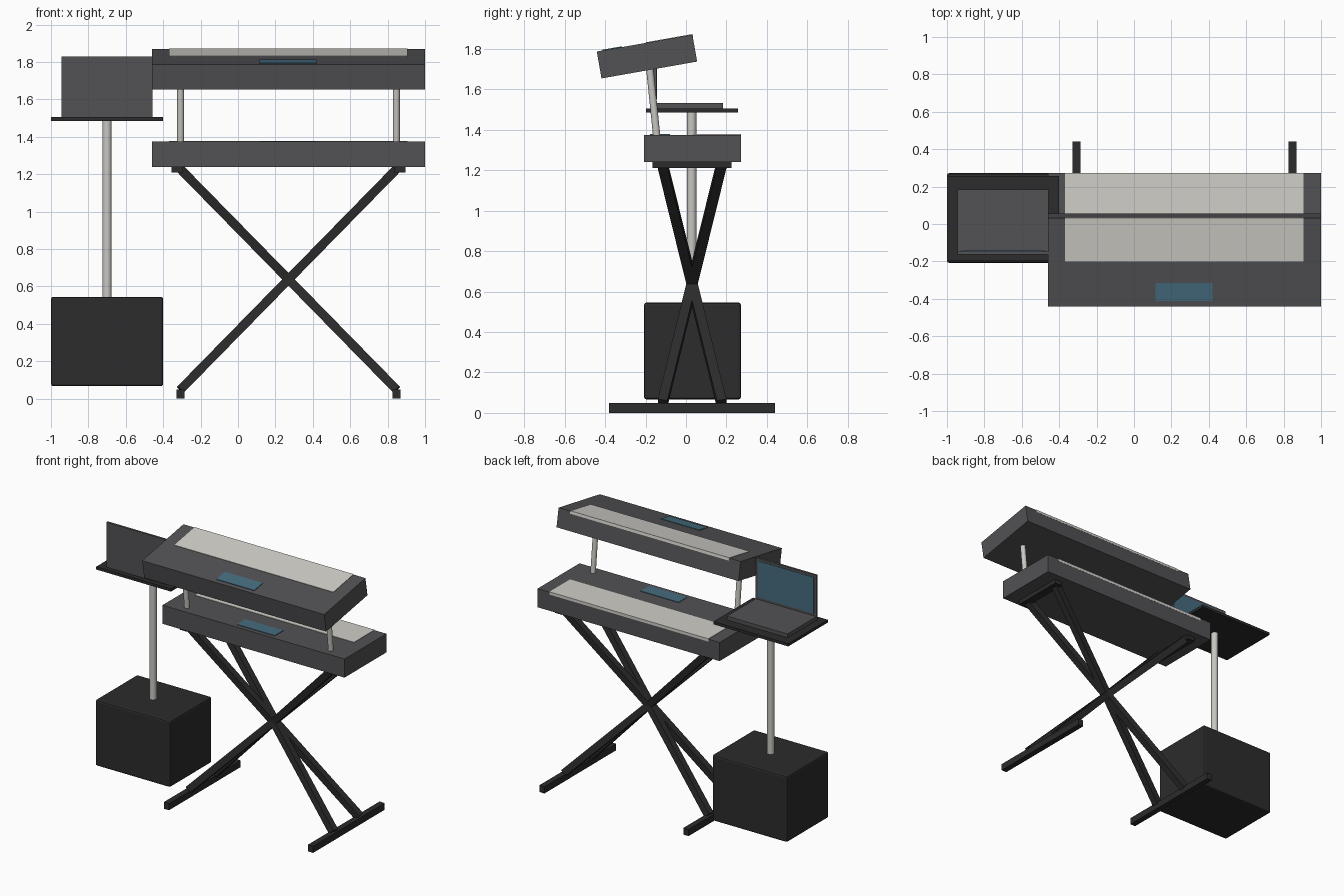
import bpy, bmesh, math
from mathutils import Matrix, Vector

if "Cube" in bpy.data.objects:
    bpy.data.objects.remove(bpy.data.objects["Cube"])


def mat(name, rgb):
    m = bpy.data.materials.new(name)
    m.diffuse_color = (*rgb, 1)
    m.use_nodes = True
    m.node_tree.nodes["Principled BSDF"].inputs["Base Color"].default_value = m.diffuse_color
    return m


GREY = mat("casing grey", (0.085, 0.085, 0.09))
BLACK = mat("stand black", (0.025, 0.025, 0.025))
KEYS = mat("key ivory", (0.63, 0.62, 0.58))
BLUE = mat("screen blue", (0.06, 0.15, 0.21))
METAL = mat("pole metal", (0.58, 0.57, 0.54))


def finish(name, bm, material):
    me = bpy.data.meshes.new(name)
    bm.to_mesh(me)
    bm.free()
    me.materials.append(material)
    ob = bpy.data.objects.new(name, me)
    bpy.context.collection.objects.link(ob)
    return ob


def box(name, lo, hi, material, place=Matrix(), bevel=0):
    lo, hi = Vector(lo), Vector(hi)
    bm = bmesh.new()
    bmesh.ops.create_cube(bm, size=1, matrix=place @ Matrix.Translation((lo + hi) / 2)
                          @ Matrix.Diagonal((*(hi - lo), 1)))
    if bevel:
        bmesh.ops.bevel(bm, geom=bm.edges[:], offset=bevel, segments=2, profile=0.5, affect='EDGES')
    return finish(name, bm, material)


def along(a, b):
    """Matrix at the middle of a-b with z along it and y kept close to world y."""
    a, b = Vector(a), Vector(b)
    z = (b - a).normalized()
    x = Vector((0, 1, 0)).cross(z).normalized()
    m = Matrix((x, z.cross(x), z)).transposed().to_4x4()
    m.translation = (a + b) / 2
    return m, (b - a).length


def bar(name, a, b, w, material):
    m, l = along(a, b)
    return box(name, (-w / 2, -w / 2, -l / 2), (w / 2, w / 2, l / 2), material, m)


def rod(name, a, b, r, material):
    m, l = along(a, b)
    bm = bmesh.new()
    bmesh.ops.create_cone(bm, cap_ends=True, segments=32, radius1=r, radius2=r, depth=l, matrix=m)
    for f in bm.faces:
        f.smooth = len(f.verts) == 4
    return finish(name, bm, material)


# Keyboards: casing, key bed and small display, built around the casing centre
def keyboard(name, place):
    box(name + "_casing", (-0.73, -0.24, -0.0675), (0.73, 0.24, 0.0675), GREY, place)
    box(name + "_keys", (-0.64, 0.005, 0.05), (0.635, 0.241, 0.0705), KEYS, place)
    box(name + "_display", (-0.155, -0.21, 0.06), (0.15, -0.112, 0.0715), BLUE, place)


keyboard("lower_keyboard", Matrix.Translation((0.27, 0.032, 1.3075)))
keyboard("upper_keyboard", Matrix.Translation((0.27, -0.193, 1.762))
         @ Matrix.Rotation(math.radians(10), 4, 'X'))

# Crossed stand: feet, top rests, posts and four diagonal bars through one point
CX, CY = 0.27, 0.03
for s, side in ((-1, "left"), (1, "right")):
    fx, tx, px = CX + s * 0.578, CX + s * 0.595, CX + s * 0.577
    box(side + "_foot", (fx - 0.021, -0.38, 0), (fx + 0.021, 0.44, 0.048), BLACK)
    box(side + "_rest", (tx - 0.03, -0.165, 1.21), (tx + 0.03, 0.225, 1.24), BLACK)
    rod(side + "_post", (px, -0.144, 1.36), (px, -0.181, 1.72), 0.018, METAL)
    for t, end in ((-1, "front"), (1, "back")):
        d = Vector((s * 0.578, t * 0.146, -0.59))
        c = Vector((CX, CY, 0.638))
        bar(f"{side}_{end}_cross_bar", c + d, c - d, 0.048, BLACK)

# Speaker box with pole and shelf
box("speaker_box", (-1, -0.208, 0.067), (-0.4, 0.272, 0.545), BLACK, bevel=0.012)
rod("shelf_pole", (-0.7, 0.028, 0.53), (-0.7, 0.028, 1.49), 0.024, METAL)
box("shelf", (-1, -0.197, 1.485), (-0.4, 0.257, 1.505), BLACK)

# Laptop facing the back
box("laptop_base", (-0.943, -0.162, 1.505), (-0.457, 0.184, 1.532), GREY)
box("laptop_lid", (-0.943, -0.162, 1.532), (-0.457, -0.146, 1.83), GREY)
box("laptop_screen", (-0.923, -0.15, 1.55), (-0.477, -0.143, 1.812), BLUE)
